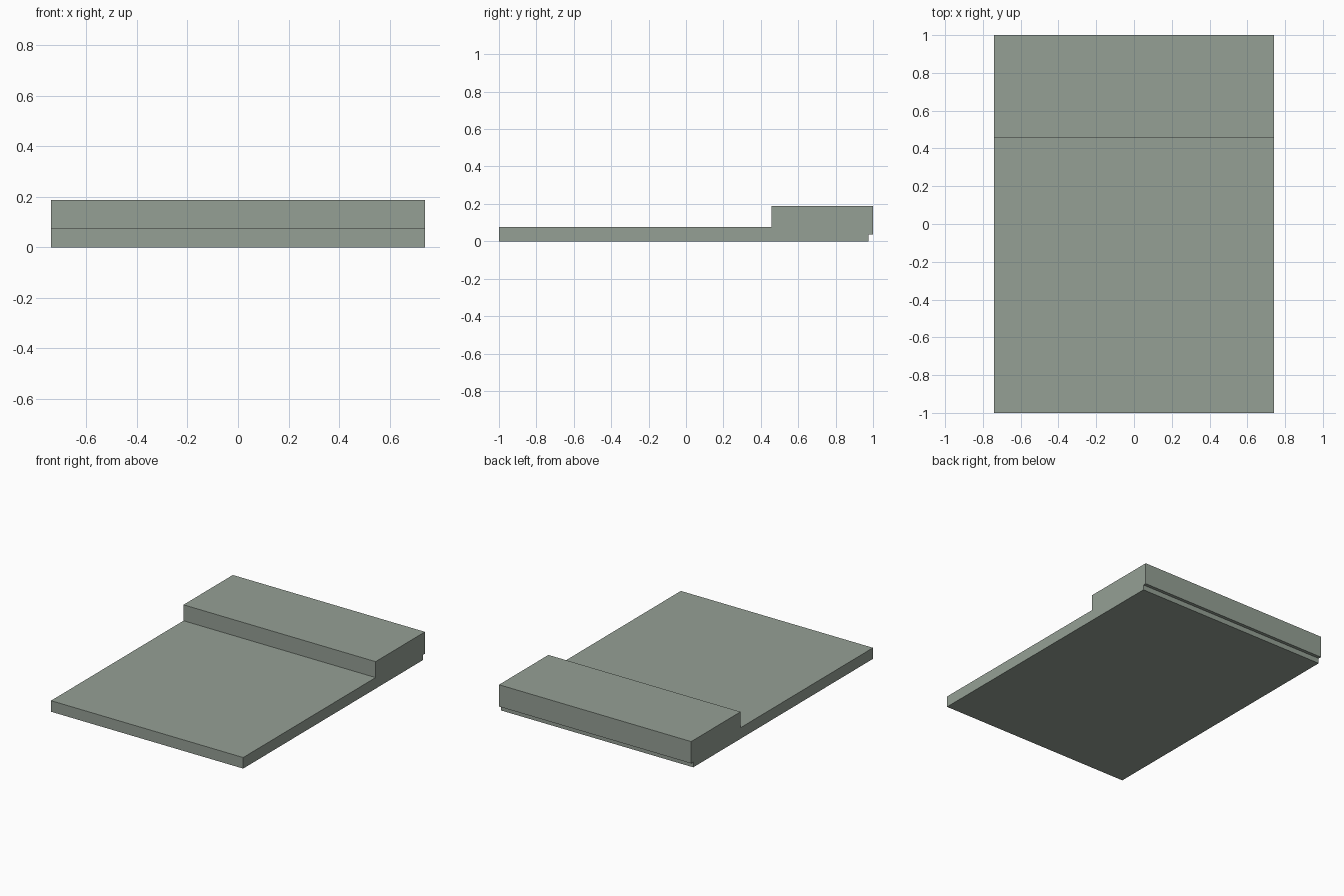
import bpy
import bmesh

if "Cube" in bpy.data.objects:
    bpy.data.objects.remove(bpy.data.objects["Cube"])

HALF_WIDTH = 0.74

# Single grey-green colour
grey_green = bpy.data.materials.new("grey_green")
grey_green.diffuse_color = (0.30, 0.35, 0.30, 1.0)
grey_green.use_nodes = True
grey_green.node_tree.nodes["Principled BSDF"].inputs["Base Color"].default_value = grey_green.diffuse_color

# Side profile (y, z): thin slab, raised rear block, undercut along the back edge
profile = [
    (-1.0, 0.0), (0.977, 0.0), (0.977, 0.036), (1.0, 0.036),
    (1.0, 0.188), (0.457, 0.188), (0.457, 0.077), (-1.0, 0.077),
]


def extrude_profile(name, points, half_width, material):
    """Sweep a side profile across the full width."""
    bm = bmesh.new()
    side = bm.faces.new([bm.verts.new((-half_width, y, z)) for y, z in points])
    swept = bmesh.ops.extrude_face_region(bm, geom=[side], use_keep_orig=True)
    verts = [v for v in swept["geom"] if isinstance(v, bmesh.types.BMVert)]
    bmesh.ops.translate(bm, verts=verts, vec=(2 * half_width, 0, 0))
    bmesh.ops.recalc_face_normals(bm, faces=bm.faces)
    mesh = bpy.data.meshes.new(name)
    bm.to_mesh(mesh)
    bm.free()
    mesh.materials.append(material)
    obj = bpy.data.objects.new(name, mesh)
    bpy.context.collection.objects.link(obj)
    return obj


# Stepped slab
extrude_profile("stepped_slab", profile, HALF_WIDTH, grey_green)
